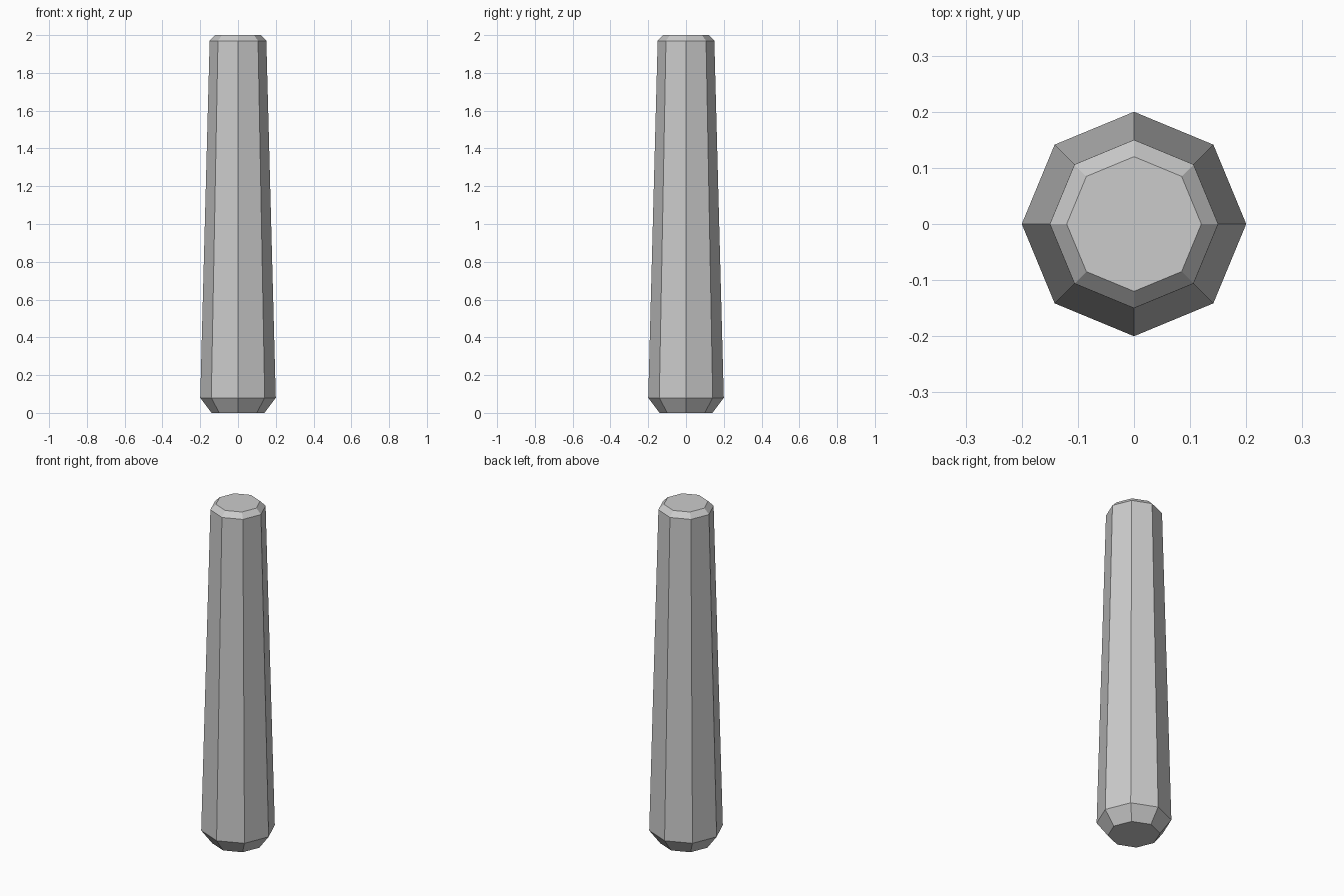
import bpy, bmesh
from math import cos, sin, pi

if "Cube" in bpy.data.objects:
    bpy.data.objects.remove(bpy.data.objects["Cube"])

SIDES = 8
# (radius, height) profile: chamfered foot, tapered shaft, chamfered top
PROFILE = [(0.14, 0.0), (0.20, 0.08), (0.15, 1.97), (0.12, 2.0)]

bm = bmesh.new()
rings = [[bm.verts.new((r * cos(2 * pi * i / SIDES), r * sin(2 * pi * i / SIDES), z))
          for i in range(SIDES)] for r, z in PROFILE]

# side walls
for low, high in zip(rings, rings[1:]):
    for i in range(SIDES):
        j = (i + 1) % SIDES
        bm.faces.new((low[i], low[j], high[j], high[i]))

# end caps
bm.faces.new(rings[0][::-1])
bm.faces.new(rings[-1])

mesh = bpy.data.meshes.new("tapered_post")
bm.to_mesh(mesh)
bm.free()
bpy.context.collection.objects.link(bpy.data.objects.new("tapered_post", mesh))
